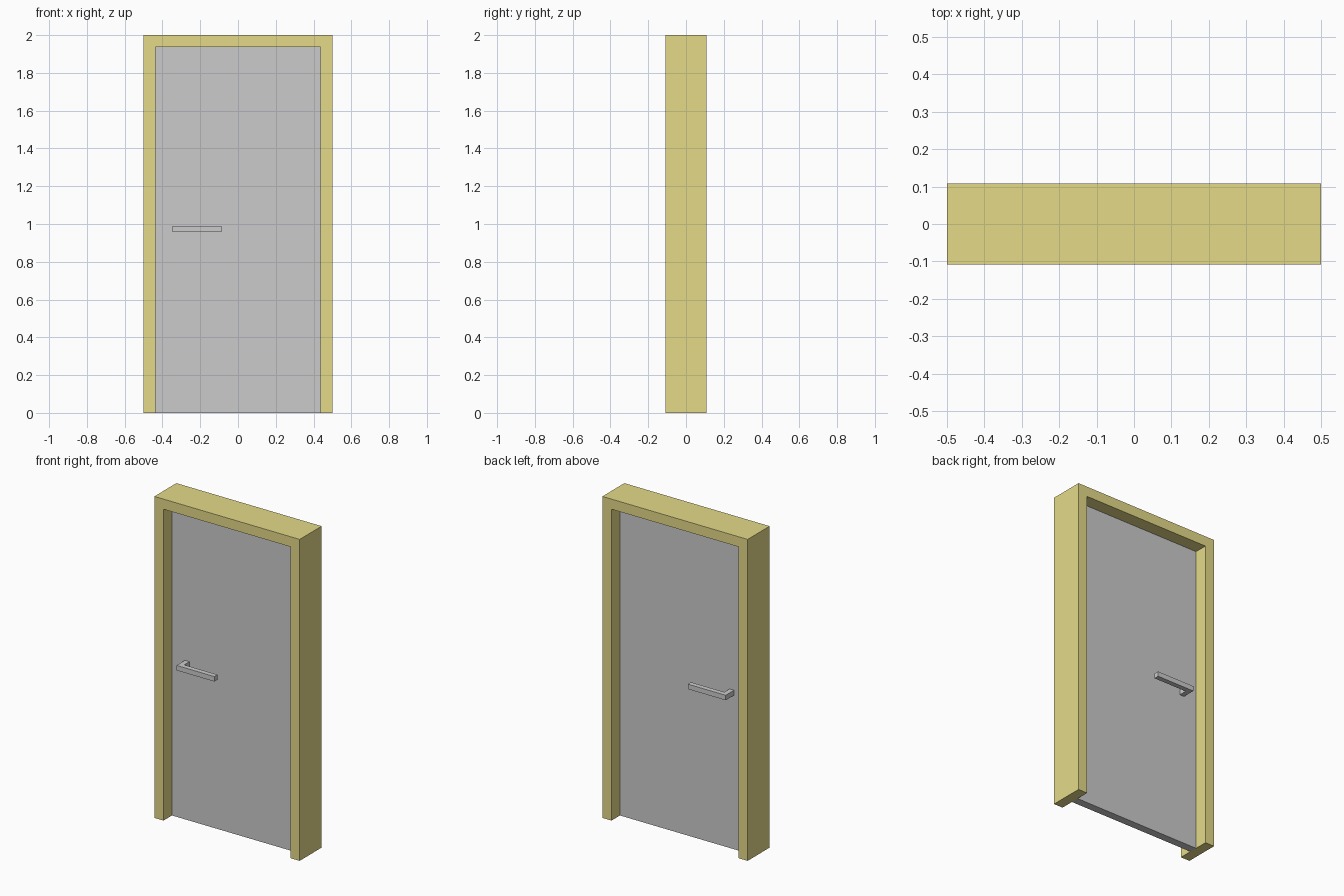
import bpy, bmesh
from mathutils import Vector

if "Cube" in bpy.data.objects:
    bpy.data.objects.remove(bpy.data.objects["Cube"])

DEPTH = 0.108      # half depth of the frame
SLAB = 0.025       # half thickness of the door
JAMB = 0.063       # face width of the frame


def extrude(name, points, offset, mat=None):
    """Extrude a closed flat profile along an offset vector."""
    bm = bmesh.new()
    face = bm.faces.new([bm.verts.new(p) for p in points])
    geo = bmesh.ops.extrude_face_region(bm, geom=[face], use_keep_orig=True)
    verts = [g for g in geo["geom"] if isinstance(g, bmesh.types.BMVert)]
    bmesh.ops.translate(bm, verts=verts, vec=Vector(offset))
    bmesh.ops.recalc_face_normals(bm, faces=bm.faces)
    mesh = bpy.data.meshes.new(name)
    bm.to_mesh(mesh)
    bm.free()
    obj = bpy.data.objects.new(name, mesh)
    bpy.context.collection.objects.link(obj)
    if mat:
        mesh.materials.append(mat)
    return obj


yellow = bpy.data.materials.new("yellow_paint")
yellow.diffuse_color = (0.78, 0.70, 0.25, 1)
yellow.use_nodes = True
yellow.node_tree.nodes["Principled BSDF"].inputs["Base Color"].default_value = yellow.diffuse_color

# Door frame: two jambs and a head as one U-shaped profile
inner, top = 0.5 - JAMB, 2 - JAMB
u_shape = [(-0.5, 0), (-0.5, 2), (0.5, 2), (0.5, 0),
           (inner, 0), (inner, top), (-inner, top), (-inner, 0)]
extrude("door_frame", [(x, -DEPTH, z) for x, z in u_shape],
        (0, 2 * DEPTH, 0), yellow)

# Door slab filling the opening
slab = [(-inner, 0), (inner, 0), (inner, top), (-inner, top)]
extrude("door_slab", [(x, -SLAB, z) for x, z in slab], (0, 2 * SLAB, 0))

# Lever handles: L-shaped plan, one on each side of the door
x0, x1, bar, z0 = -0.348, -0.088, 0.031, 0.958
outer = DEPTH - 0.001
l_shape = [(x0, SLAB), (x0, outer), (x1, outer), (x1, outer - bar),
           (x0 + bar, outer - bar), (x0 + bar, SLAB)]
for name, side in (("front_handle", -1), ("back_handle", 1)):
    extrude(name, [(x, side * y, z0) for x, y in l_shape], (0, 0, bar))
